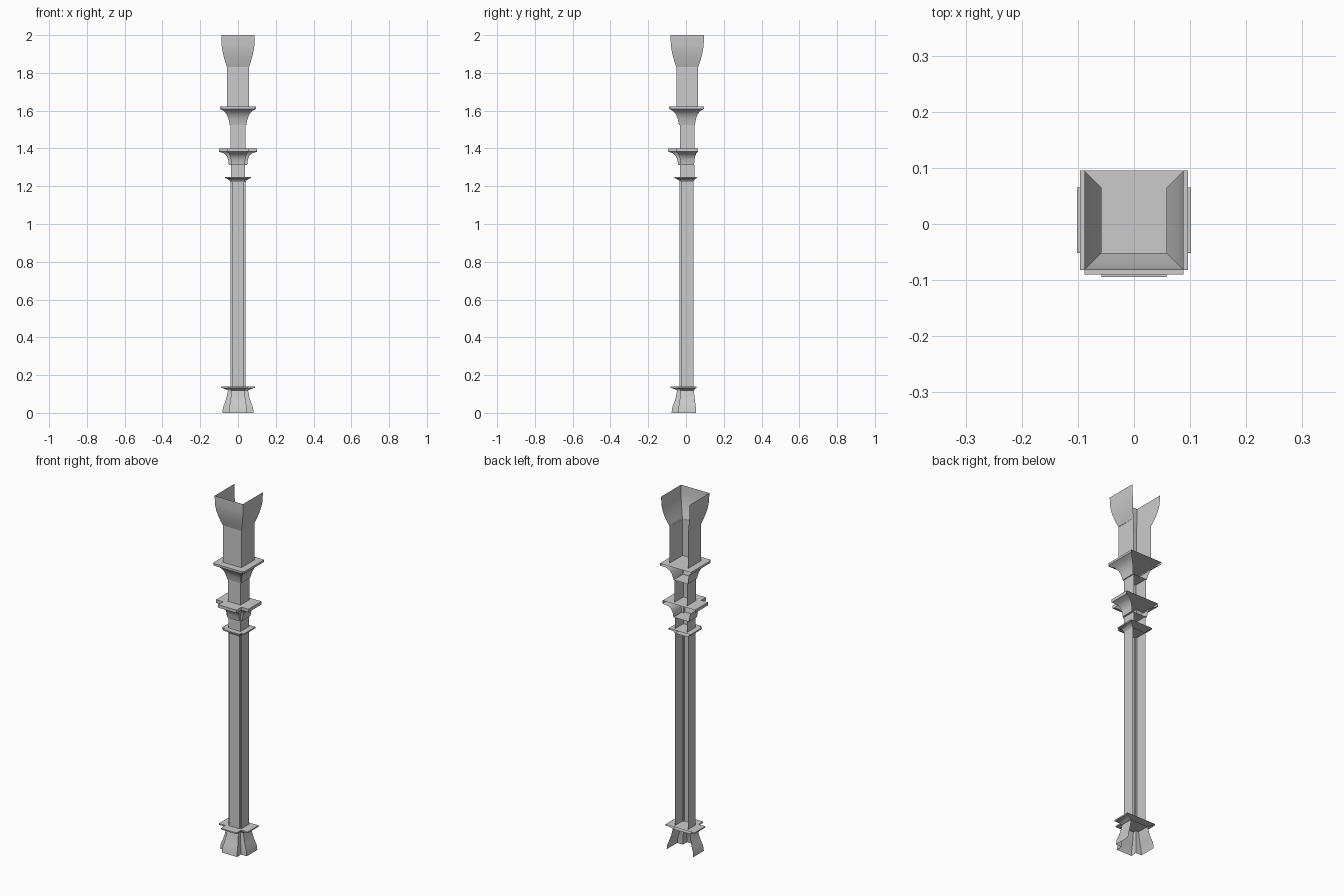
import bpy, bmesh, math

if "Cube" in bpy.data.objects:
    bpy.data.objects.remove(bpy.data.objects["Cube"])

CY = 0.0067  # column axis in y; the back (+y) side is open


def section(l, w):
    """Open outline seen from above: square if l == w, otherwise notched corners."""
    if abs(l - w) < 1e-6:
        return [(-l, l), (-l, -l), (l, -l), (l, l)]
    return [(-l, w), (-l, -w), (-w, -w), (-w, -l),
            (w, -l), (w, -w), (l, -w), (l, w)]


def part(name, rows, cap_bottom=False, cap_top=False):
    """Loft three-sided walls through rows of (z, reach, arm half width)."""
    bm = bmesh.new()
    rings = [[bm.verts.new((x, y + CY, z)) for x, y in section(l, w)]
             for z, l, w in rows]
    for a, b in zip(rings, rings[1:]):
        for i in range(len(a) - 1):
            bm.faces.new((a[i], a[i + 1], b[i + 1], b[i]))
    if cap_bottom:
        bm.faces.new(rings[0][::-1])
    if cap_top:
        bm.faces.new(rings[-1])
    mesh = bpy.data.meshes.new(name)
    bm.to_mesh(mesh)
    bm.free()
    ob = bpy.data.objects.new(name, mesh)
    bpy.context.collection.objects.link(ob)
    bpy.ops.object.select_all(action='DESELECT')
    ob.select_set(True)
    bpy.context.view_layer.objects.active = ob
    bpy.ops.object.shade_smooth_by_angle(angle=math.radians(35))
    return ob


# Flared foot
part("base", [(0, .083, .047), (.03, .079, .046), (.055, .069, .042),
              (.085, .060, .038), (.12, .053, .035)])
# Moulding above the foot
part("base_moulding", [(.118, .053, .035), (.124, .062, .038), (.130, .078, .044),
                       (.132, .090, .049), (.139, .090, .049)], True, True)
# Long notched shaft
part("shaft", [(.139, .041, .033), (1.225, .041, .033)])
# Small collar ending the shaft
part("collar", [(1.222, .041, .033), (1.232, .046, .036), (1.240, .058, .045),
                (1.243, .068, .052), (1.25, .068, .052)], True, True)
# Plain square neck
part("lower_neck", [(1.25, .038, .038), (1.312, .038, .038)])
# Notched middle capital
part("middle_capital", [(1.312, .048, .036), (1.34, .052, .038), (1.36, .060, .042),
                        (1.375, .076, .049), (1.383, .1013, .058),
                        (1.40, .1013, .058)], True, True)
# Upper neck
part("upper_neck", [(1.40, .039, .039), (1.525, .039, .039)])
# Wide upper capital
part("upper_capital", [(1.525, .044, .040), (1.555, .050, .046), (1.58, .060, .054),
                       (1.598, .075, .068), (1.610, .0965, .0885),
                       (1.622, .0965, .0885)], True, True)
# Square block and open flared top
part("top_block", [(1.622, .057, .057), (1.83, .057, .057)])
part("top_flare", [(1.83, .058, .058), (1.86, .068, .068), (1.89, .0765, .0765),
                   (1.92, .083, .083), (1.95, .087, .087), (2.0, .0885, .0885)])
